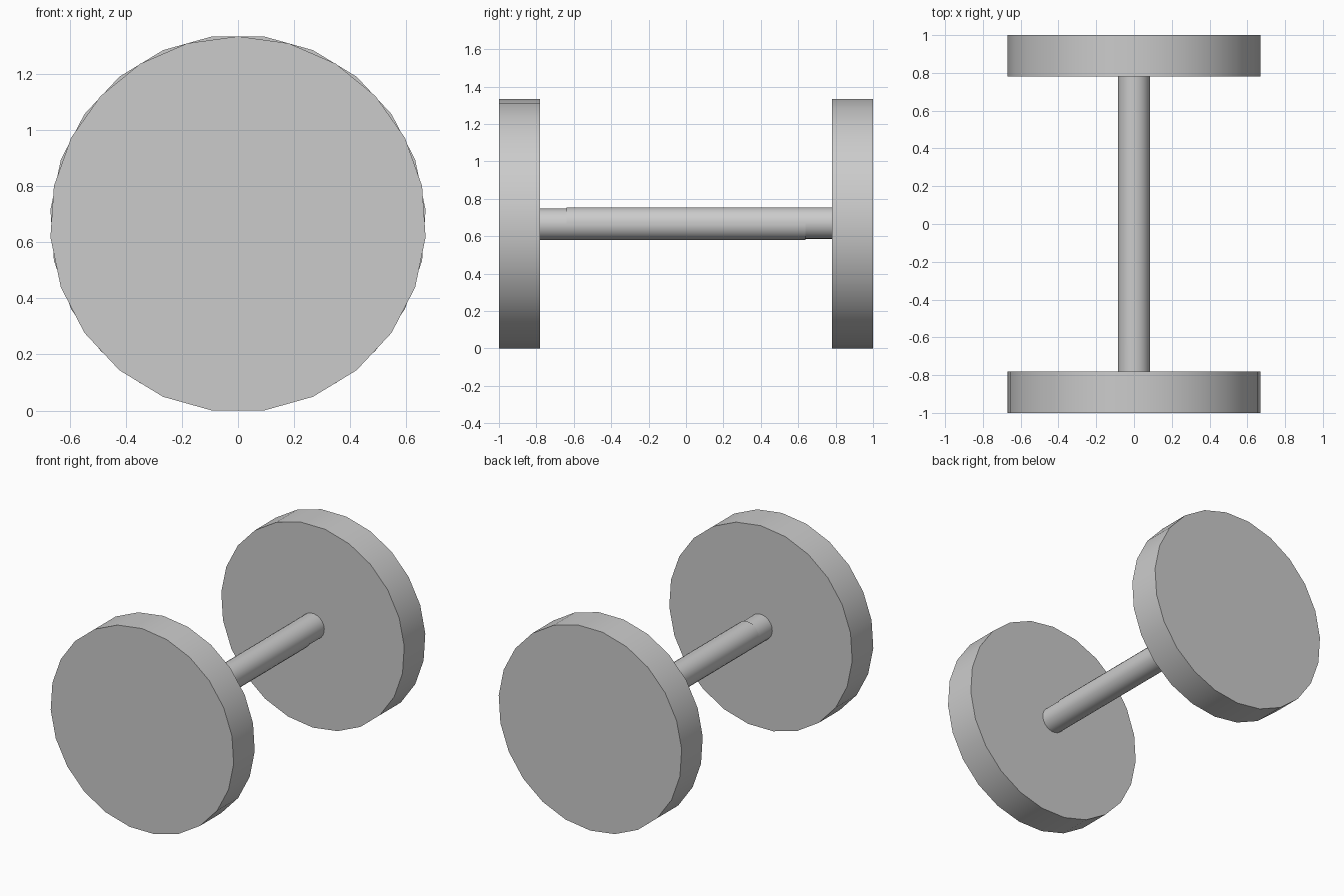
import bpy, bmesh
from math import sin, cos, pi

cube = bpy.data.objects.get("Cube")
if cube:
    bpy.data.objects.remove(cube, do_unlink=True)

SIDES = 23
DISC_R, BAR_R = 0.67, 0.0847

grey = bpy.data.materials.new("light grey")
grey.use_nodes = True
grey.diffuse_color = (0.6, 0.6, 0.6, 1)
grey.node_tree.nodes["Principled BSDF"].inputs["Base Color"].default_value = (0.6, 0.6, 0.6, 1)


def cylinder(name, radius, y0, y1, z, up):
    """Cylinder along y with one corner pointing up (1) or down (-1)."""
    bm = bmesh.new()
    ring = [bm.verts.new((radius * sin(2 * pi * i / SIDES), y0,
                          z + up * radius * cos(2 * pi * i / SIDES)))
            for i in range(SIDES)]
    cap = bm.faces.new(ring)
    ext = bmesh.ops.extrude_face_region(bm, geom=[cap], use_keep_orig=True)
    moved = [v for v in ext["geom"] if isinstance(v, bmesh.types.BMVert)]
    bmesh.ops.translate(bm, verts=moved, vec=(0, y1 - y0, 0))
    bmesh.ops.recalc_face_normals(bm, faces=bm.faces)
    # smooth rim, flat caps
    for f in bm.faces:
        f.smooth = len(f.verts) == 4
    for e in bm.edges:
        e.smooth = all(f.smooth for f in e.link_faces)
    mesh = bpy.data.meshes.new(name)
    bm.to_mesh(mesh)
    bm.free()
    mesh.materials.append(grey)
    obj = bpy.data.objects.new(name, mesh)
    bpy.context.collection.objects.link(obj)
    return obj


# Two matching halves, each a disc with a bar, turned half a turn from each other
for side, sign, up in (("front", -1, 1), ("back", 1, -1)):
    z = DISC_R * (cos(pi / SIDES) if up > 0 else 1)
    cylinder(side + "_disc", DISC_R, sign, sign * 0.78, z, up)
    cylinder(side + "_bar", BAR_R, sign * 0.79, -sign * 0.64, z, up)
